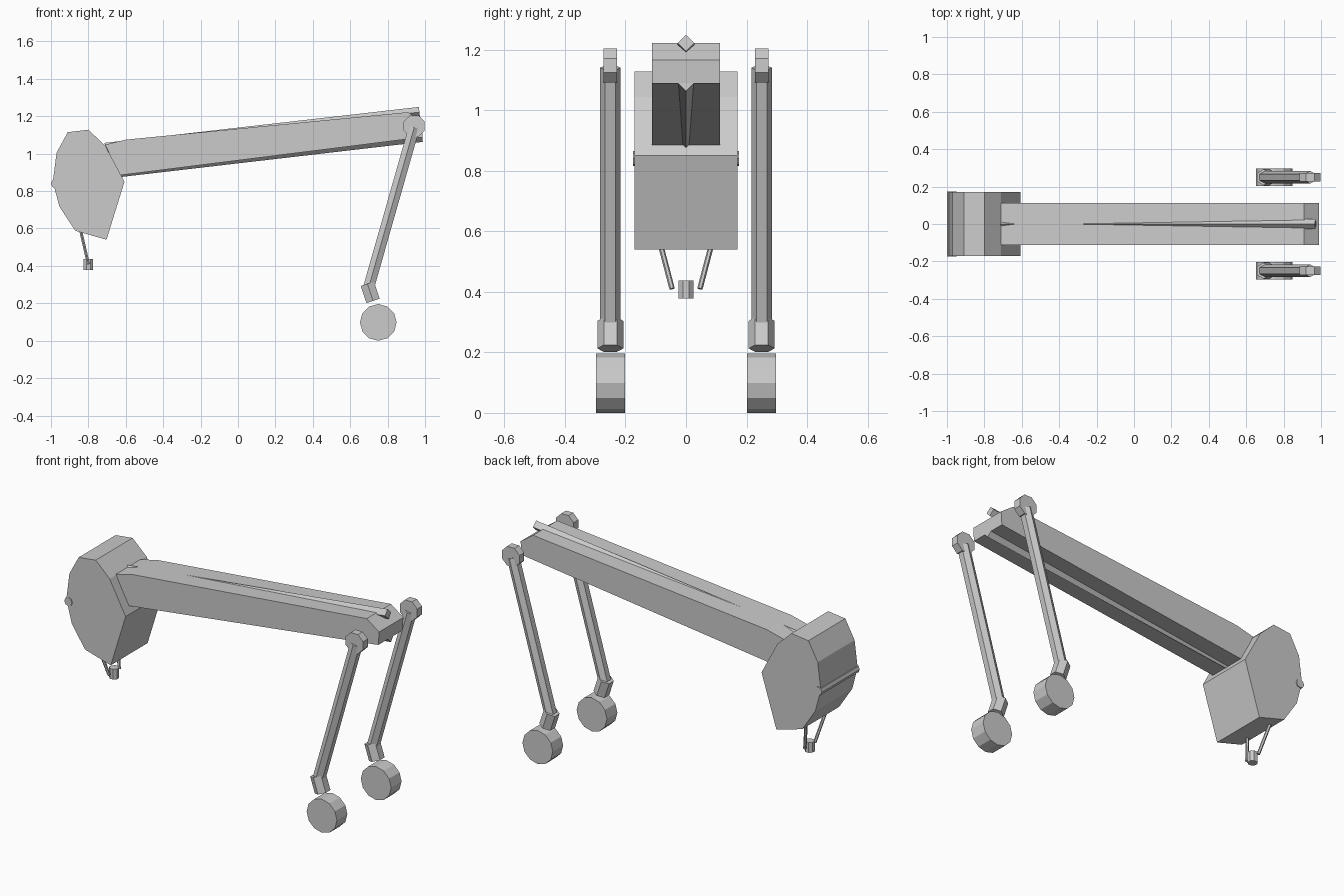
import bpy
import bmesh
from math import cos, sin, pi
from mathutils import Vector

cube = bpy.data.objects.get("Cube")
if cube:
    bpy.data.objects.remove(cube, do_unlink=True)

GREY = (0.6, 0.6, 0.6, 1.0)
grey = bpy.data.materials.new("plain grey")
grey.use_nodes = True
grey.diffuse_color = GREY
grey.node_tree.nodes["Principled BSDF"].inputs["Base Color"].default_value = GREY


def loft(name, ring_a, ring_b):
    """Closed solid between two matching rings of points."""
    bm = bmesh.new()
    a = [bm.verts.new(p) for p in ring_a]
    b = [bm.verts.new(p) for p in ring_b]
    bm.faces.new(a)
    bm.faces.new(b[::-1])
    for i in range(len(a)):
        j = (i + 1) % len(a)
        bm.faces.new((a[i], b[i], b[j], a[j]))
    bmesh.ops.recalc_face_normals(bm, faces=bm.faces)
    mesh = bpy.data.meshes.new(name)
    bm.to_mesh(mesh)
    bm.free()
    mesh.materials.append(grey)
    obj = bpy.data.objects.new(name, mesh)
    bpy.context.collection.objects.link(obj)
    return obj


def slab(name, profile, half_width):
    """Side profile (x, z) extruded across y."""
    return loft(name, [(x, -half_width, z) for x, z in profile],
                [(x, half_width, z) for x, z in profile])


def rod(name, start, end, r_start, r_end, sides, phase=0.0):
    """Straight prism between two points, optionally tapered."""
    p, q = Vector(start), Vector(end)
    d = (q - p).normalized()
    u = Vector((1, 0, 0)) if abs(d.y) > 0.7 else Vector((0, 1, 0))
    u = (u - d * u.dot(d)).normalized()
    v = d.cross(u)
    angles = [phase + 2 * pi * i / sides for i in range(sides)]
    rings = [[c + (u * cos(t) + v * sin(t)) * r for t in angles]
             for c, r in ((p, r_start), (q, r_end))]
    return loft(name, *rings)


# Faceted head with a cross bar on its outer edge
slab("head", [(-0.99, 0.85), (-0.97, 1.005), (-0.91, 1.115), (-0.8, 1.128),
              (-0.71, 1.043), (-0.607, 0.85), (-0.703, 0.54),
              (-0.87, 0.588), (-0.955, 0.717)], 0.17)
rod("head_cross_bar", (-0.975, -0.175, 0.84), (-0.975, 0.175, 0.84), 0.025, 0.025, 8)

# Long boom with a slanted tip
slab("boom", [(-0.71, 1.048), (-0.6, 1.075), (0.91, 1.222), (0.99, 1.165),
              (0.985, 1.088), (-0.63, 0.885)], 0.112)

# Diamond rails sunk into the boom
rod("top_rail", (-0.71, 0, 1.03), (0.97, 0, 1.222), 0.028, 0.028, 4)
rod("bottom_rail", (-0.63, 0, 0.902), (0.985, 0, 1.09), 0.027, 0.027, 4)

# Small hanging weight and its two struts
rod("hanging_weight", (-0.8, 0, 0.378), (-0.8, 0, 0.438), 0.027, 0.027, 8, pi / 8)

for side, s in (("left", 1), ("right", -1)):
    # Struts under the head
    rod("strut_" + side, (-0.845, s * 0.097, 0.605), (-0.8, s * 0.046, 0.41),
        0.009, 0.009, 6)
    # Leg: hip joint, shaft, ankle and wheel
    y = s * 0.25
    rod("hip_joint_" + side, (0.942, y - 0.022, 1.148), (0.942, y + 0.022, 1.148),
        0.061, 0.061, 8, pi / 8)
    rod("leg_shaft_" + side, (0.942, y, 1.14), (0.7, y, 0.29), 0.034, 0.034, 6)
    rod("ankle_" + side, (0.692, y, 0.304), (0.722, y, 0.213), 0.043, 0.043, 6)
    rod("wheel_" + side, (0.75, y - 0.048, 0.098), (0.75, y + 0.048, 0.098),
        0.098, 0.098, 12)
